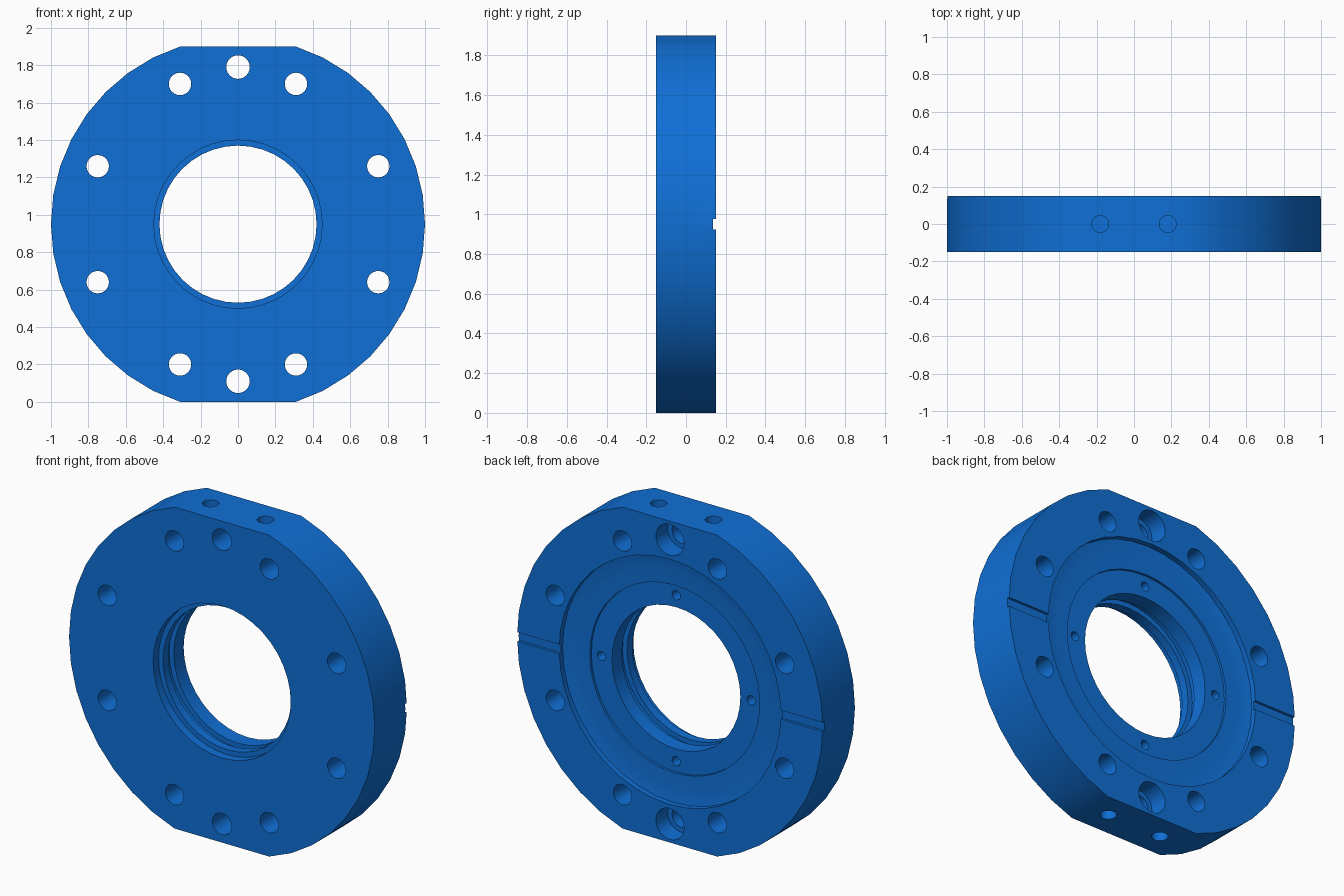
import bpy, bmesh, math
from mathutils import Matrix, Vector

if "Cube" in bpy.data.objects:
    bpy.data.objects.remove(bpy.data.objects["Cube"])

ZC = 0.95      # height of the main axis, also half the distance between flats
T = 0.15       # half thickness

blue = bpy.data.materials.new("blue")
blue.use_nodes = True
colour = (0.005, 0.16, 0.67, 1)
blue.diffuse_color = colour
blue.node_tree.nodes["Principled BSDF"].inputs["Base Color"].default_value = colour


def lathe(bm, profile, segments):
    """Closed (radius, y) profile turned around the y axis; returns new vertices."""
    rings = []
    for i in range(segments):
        a = 2 * math.pi * i / segments
        rings.append([bm.verts.new((r * math.cos(a), y, r * math.sin(a))) for r, y in profile])
    n = len(profile)
    for i in range(segments):
        p, q = rings[i], rings[(i + 1) % segments]
        for j in range(n):
            k = (j + 1) % n
            bm.faces.new((p[j], p[k], q[k], q[j]))
    return [v for ring in rings for v in ring]


def finish(bm, name):
    bmesh.ops.recalc_face_normals(bm, faces=bm.faces)
    mesh = bpy.data.meshes.new(name)
    bm.to_mesh(mesh)
    bm.free()
    mesh.materials.append(blue)
    obj = bpy.data.objects.new(name, mesh)
    bpy.context.collection.objects.link(obj)
    return obj


def drill(bm, start, end, radius, segments=24):
    """Cylinder between two points."""
    start, end = Vector(start), Vector(end)
    axis = end - start
    turn = axis.to_track_quat('Z', 'Y').to_matrix().to_4x4()
    bmesh.ops.create_cone(bm, cap_ends=True, segments=segments, radius1=radius, radius2=radius,
                          depth=axis.length, matrix=Matrix.Translation((start + end) / 2) @ turn)


# Flange body: stepped bore with a ring groove, and a dished recess at the back
profile = [
    (1.00, -T), (1.00, T),
    (0.725, T), (0.725, 0.118), (0.69, 0.112), (0.64, 0.108), (0.555, 0.106),
    (0.555, 0.092), (0.42, 0.092),
    (0.42, 0.00), (0.45, 0.00), (0.45, -0.05), (0.42, -0.05),
    (0.42, -0.10), (0.45, -0.10), (0.45, -T),
]
bm = bmesh.new()
for v in lathe(bm, profile, 40):
    v.co.z = max(-ZC, min(ZC, v.co.z)) + ZC      # flats at top and bottom
flange = finish(bm, "flange")

# Drilled holes and slots
holes = bmesh.new()
steps = bmesh.new()
for sx in (-1, 1):
    for sz in (-1, 1):
        for x, z in ((0.75, 0.31), (0.31, 0.75)):
            drill(holes, (sx * x, -0.3, ZC + sz * z), (sx * x, 0.3, ZC + sz * z), 0.06)
        # blind holes in the flats
        drill(holes, (sx * 0.18, 0, ZC + sz * 1.1), (sx * 0.18, 0, ZC + sz * 0.66), 0.045)
    # bolt holes, counterbored from the back
    drill(holes, (0, -0.3, ZC + sx * 0.84), (0, 0.3, ZC + sx * 0.84), 0.063)
    drill(steps, (0, 0.04, ZC + sx * 0.84), (0, 0.3, ZC + sx * 0.84), 0.092)
    # small blind holes around the bore
    drill(holes, (sx * 0.49, 0.0, ZC), (sx * 0.49, 0.12, ZC), 0.027, 16)
    drill(holes, (0, 0.0, ZC + sx * 0.49), (0, 0.12, ZC + sx * 0.49), 0.027, 16)
    # side slots
    bmesh.ops.create_cube(steps, size=1, matrix=Matrix.Translation((sx * 0.9, T + 0.035, ZC))
                          @ Matrix.Diagonal((0.4, 0.1, 0.054, 1)))

bpy.context.view_layer.objects.active = flange
for bm, name in ((holes, "hole_cutter"), (steps, "step_cutter")):
    cutter = finish(bm, name)
    cutter.hide_render = True
    mod = flange.modifiers.new(name, 'BOOLEAN')
    mod.operation = 'DIFFERENCE'
    mod.solver = 'EXACT'
    mod.object = cutter
    bpy.ops.object.modifier_apply(modifier=name)
    bpy.data.objects.remove(cutter)

# Smooth round walls, sharp rims
bpy.ops.object.select_all(action='DESELECT')
flange.select_set(True)
bpy.ops.object.shade_smooth_by_angle(angle=math.radians(25))
